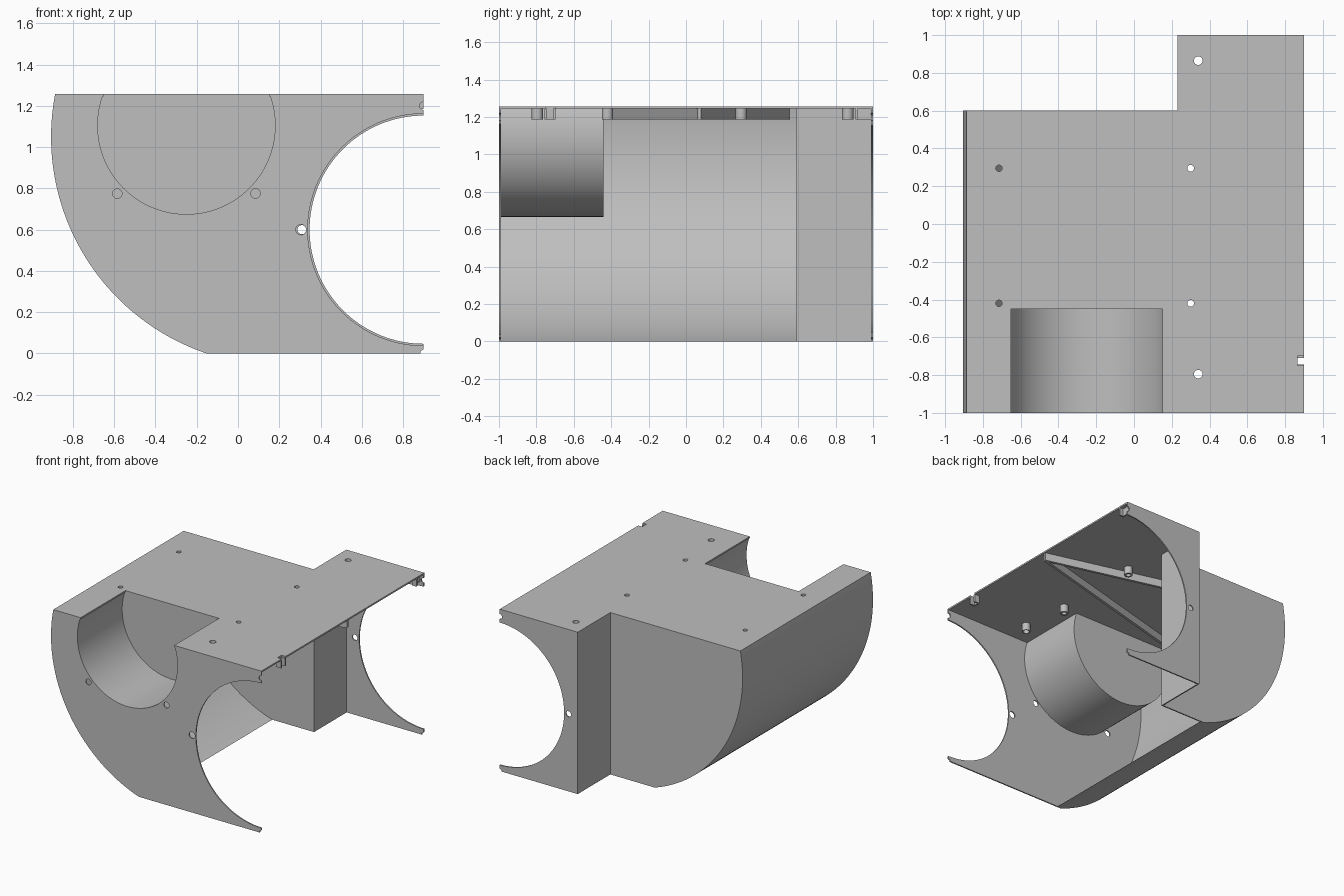
import bpy
from math import sin, cos, pi, asin, atan2

cube = bpy.data.objects.get("Cube")
if cube:
    bpy.data.objects.remove(cube)

grey = bpy.data.materials.new("plain grey")
grey.use_nodes = True
grey.diffuse_color = (0.52, 0.52, 0.52, 1)
grey.node_tree.nodes["Principled BSDF"].inputs["Base Color"].default_value = (0.52, 0.52, 0.52, 1)

H = 1.257        # overall height
T = 0.01         # wall thickness
RIB_Z = 1.185    # underside of ribs and bosses


def arc(cx, cy, r, a0, a1, n=48):
    return [(cx + r * cos(a0 + (a1 - a0) * i / n), cy + r * sin(a0 + (a1 - a0) * i / n))
            for i in range(n + 1)]


def circle(cx, cy, r, n=24):
    return arc(cx, cy, r, 0, 2 * pi, n)[:-1]


def plate(name, loops, lo, hi, upright=False):
    """Extrude a flat outline with holes from lo to hi, along z, or along y if upright."""
    cu = bpy.data.curves.new(name, 'CURVE')
    cu.dimensions = '2D'
    cu.fill_mode = 'BOTH'
    cu.extrude = (hi - lo) / 2
    for loop in loops:
        sp = cu.splines.new('POLY')
        sp.points.add(len(loop) - 1)
        for p, (x, y) in zip(sp.points, loop):
            p.co = (x, y, 0, 1)
        sp.use_cyclic_u = True
    ob = bpy.data.objects.new(name, cu)
    bpy.context.collection.objects.link(ob)
    mid = (lo + hi) / 2
    ob.location = (0, mid, 0) if upright else (0, 0, mid)
    if upright:
        ob.rotation_euler.x = pi / 2
    bpy.ops.object.select_all(action='DESELECT')
    ob.select_set(True)
    bpy.context.view_layer.objects.active = ob
    bpy.ops.object.convert(target='MESH')
    ob = bpy.context.object
    ob.name = name
    ob.data.materials.clear()
    ob.data.materials.append(grey)
    bpy.ops.object.shade_smooth_by_angle()
    return ob


def rect(x0, x1, y0, y1):
    return [(x0, y0), (x1, y0), (x1, y1), (x0, y1)]


# Shared outlines
CX, CZ, R = 0.202, 1.05, 1.108


def side_arc(r):
    top = pi - asin((H - CZ) / r)
    return arc(CX, CZ, r, top, pi + asin(CZ / r))


PX, PZ, PR = -0.25, 1.105, 0.43


def pocket_arc(r):
    a = asin((H - PZ) / r)
    return arc(PX, PZ, r, a, -pi - a, 64)


def open_edge(r):
    """Arch and small edge notches on the open side, from bottom to top."""
    return ([(0.885, 0), (0.885, 0.012), (0.9, 0.02)]
            + arc(0.9, 0.6, r, -pi / 2, -3 * pi / 2, 64)
            + arc(0.9, 1.2, 0.02, -pi / 2, -3 * pi / 2, 10) + [(0.9, H)])


# Upright panels
plate("front_panel", [side_arc(R) + open_edge(0.562) + pocket_arc(PR),
                      circle(-0.585, 0.775, 0.023), circle(0.085, 0.775, 0.023),
                      circle(0.305, 0.6, 0.025)], -1, -1 + T, True)
plate("back_panel", [side_arc(R) + [(0.23, 0), (0.23, H)]], 0.6 - T, 0.6, True)
plate("rear_arch_panel", [[(0.23, H), (0.23, 0)] + open_edge(0.553),
                          circle(0.31, 0.6, 0.022)], 1 - T, 1, True)
plate("step_wall", [rect(0.23, 0.23 + T, 0.6 - T, 1)], 0, H)

# Curved outer side and round front pocket
plate("curved_side", [side_arc(R) + side_arc(R - T)[::-1]], -1, 0.6, True)
plate("pocket_wall", [pocket_arc(PR) + pocket_arc(PR + T)[::-1]], -1, -0.44, True)
plate("pocket_end", [pocket_arc(PR + T)], -0.45, -0.44, True)

# Top deck with pocket cut-out, edge notch and screw holes
bosses = [(-0.715, 0.295, 0.017), (-0.715, -0.42, 0.017), (0.3, 0.295, 0.018),
          (0.3, -0.42, 0.018), (0.34, 0.865, 0.023), (0.34, -0.795, 0.023)]
deck = [(-0.886, -1), (PX - 0.402, -1), (PX - 0.402, -0.44), (PX + 0.402, -0.44),
        (PX + 0.402, -1), (0.9, -1), (0.9, -0.75), (0.865, -0.75), (0.865, -0.7),
        (0.9, -0.7), (0.9, 1), (0.23, 1), (0.23, 0.6), (-0.886, 0.6)]
plate("top_deck", [deck] + [circle(*b) for b in bosses], H - 0.012, H)

# Screw bosses under the deck
for x, y, r in bosses:
    plate("screw_boss", [circle(x, y, 0.03), circle(x, y, r)], RIB_Z, H - 0.012)

# Pair of stiffening ribs spreading from the open edge
for y_end in (-0.4, 0.545):
    a = atan2(y_end - 0.07, -1.77)
    nx, ny = -sin(a) * 0.01, cos(a) * 0.01
    plate("stiffening_rib", [[(0.89 + nx, 0.07 + ny), (-0.88 + nx, y_end + ny),
                              (-0.88 - nx, y_end - ny), (0.89 - nx, 0.07 - ny)]],
          RIB_Z, H - 0.012)

# Clips at the open edge
for y in (-0.756, -0.71):
    plate("clip_prong", [rect(0.855, 0.9, y, y + 0.012)], RIB_Z, H - 0.012)
plate("clip_back", [rect(0.855, 0.865, -0.756, -0.698)], RIB_Z, H - 0.012)
plate("rear_clip_prong", [rect(0.86, 0.9, 0.905, 0.917)], RIB_Z, H - 0.012)
plate("rear_clip_back", [rect(0.86, 0.87, 0.905, 0.99)], RIB_Z, H - 0.012)
